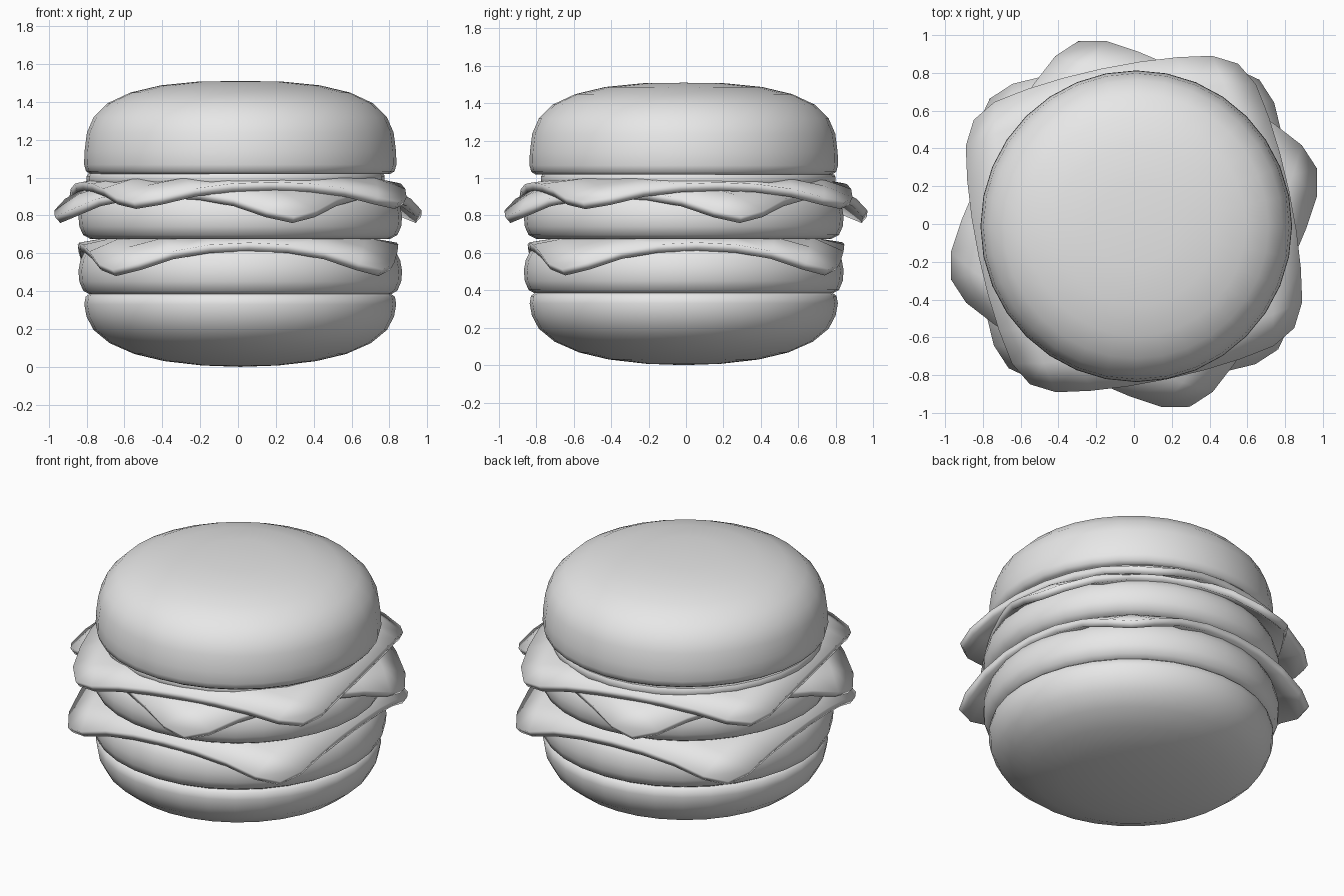
import bpy, bmesh, math
from mathutils import Matrix, Vector

if "Cube" in bpy.data.objects:
    bpy.data.objects.remove(bpy.data.objects["Cube"])

GREY = (0.8, 0.8, 0.8, 1)
grey = bpy.data.materials.new("plain grey")
grey.use_nodes = True
grey.diffuse_color = GREY
grey.node_tree.nodes["Principled BSDF"].inputs["Base Color"].default_value = GREY


def finish(bm, name, location, angle):
    bmesh.ops.recalc_face_normals(bm, faces=bm.faces)
    mesh = bpy.data.meshes.new(name)
    bm.to_mesh(mesh)
    bm.free()
    mesh.materials.append(grey)
    mesh.shade_smooth()
    mesh.set_sharp_from_angle(angle=math.radians(angle))
    obj = bpy.data.objects.new(name, mesh)
    obj.location = location
    bpy.context.collection.objects.link(obj)
    return obj


def lathe(name, profile, location, segments=32):
    """Spin a (radius, height) profile that starts and ends on the axis."""
    bm = bmesh.new()
    verts = [bm.verts.new((r, 0, z)) for r, z in profile]
    edges = [bm.edges.new(pair) for pair in zip(verts, verts[1:])]
    bmesh.ops.spin(bm, geom=verts + edges, axis=(0, 0, 1), cent=(0, 0, 0),
                   steps=segments, angle=math.tau)
    bmesh.ops.remove_doubles(bm, verts=bm.verts, dist=0.0005)
    return finish(bm, name, location, 50)


def draped_slice(name, top, turn, drop, half=0.86, flat=0.76, thickness=0.045):
    """A square slice with blunt corners that hang over the layer below."""
    bm = bmesh.new()
    bmesh.ops.create_grid(bm, x_segments=8, y_segments=8, size=half)
    limit = 2 * half - 0.12
    for v in bm.verts:
        reach = abs(v.co.x) + abs(v.co.y)
        if reach > limit:
            v.co *= limit / reach
        r = v.co.length
        if r > flat:
            over = (r - flat) / 0.33
            v.co *= (flat + 0.28 * over - 0.05 * over ** 2) / r
            v.co.z = -drop * over ** 1.3
    bmesh.ops.rotate(bm, verts=bm.verts, cent=Vector(),
                     matrix=Matrix.Rotation(math.radians(turn), 3, 'Z'))
    obj = finish(bm, name, (0, 0, top), 35)
    solid = obj.modifiers.new("thickness", 'SOLIDIFY')
    solid.thickness = thickness
    solid.offset = -1


CENTRE = (0.012, -0.012)

# Buns
lathe("bottom_bun", [(0, 0), (0.2, 0.007), (0.4, 0.03), (0.56, 0.068), (0.69, 0.125),
                     (0.775, 0.195), (0.812, 0.265), (0.824, 0.33), (0.817, 0.37),
                     (0.79, 0.39), (0, 0.39)], (*CENTRE, 0))
lathe("top_bun", [(0, 0), (0.79, 0), (0.815, 0.015), (0.825, 0.05), (0.823, 0.12),
                  (0.81, 0.22), (0.775, 0.3), (0.7, 0.375), (0.58, 0.431),
                  (0.42, 0.469), (0.22, 0.489), (0, 0.492)], (*CENTRE, 1.018))

# Two patties
for name, base, height in (("lower_patty", 0.38, 0.28), ("upper_patty", 0.675, 0.265)):
    outline = [(0.79, 0), (0.83, 0.08), (0.85, 0.25), (0.855, 0.45),
               (0.845, 0.65), (0.82, 0.83), (0.77, 0.96), (0.73, 1)]
    lathe(name, [(0, 0)] + [(r, t * height) for r, t in outline] + [(0, height)],
          (*CENTRE, base))

# Draped slices
draped_slice("lower_cheese", 0.688, 4, 0.15)
draped_slice("upper_cheese", 0.968, -28, 0.15)
draped_slice("lettuce_leaf", 1.0, 12, 0.11)

# Thin round slice under the top bun
lathe("tomato_slice", [(0, 0), (0.78, 0), (0.787, 0.012), (0.787, 0.038),
                       (0.78, 0.05), (0, 0.05)], (-0.012, 0.012, 0.97))
